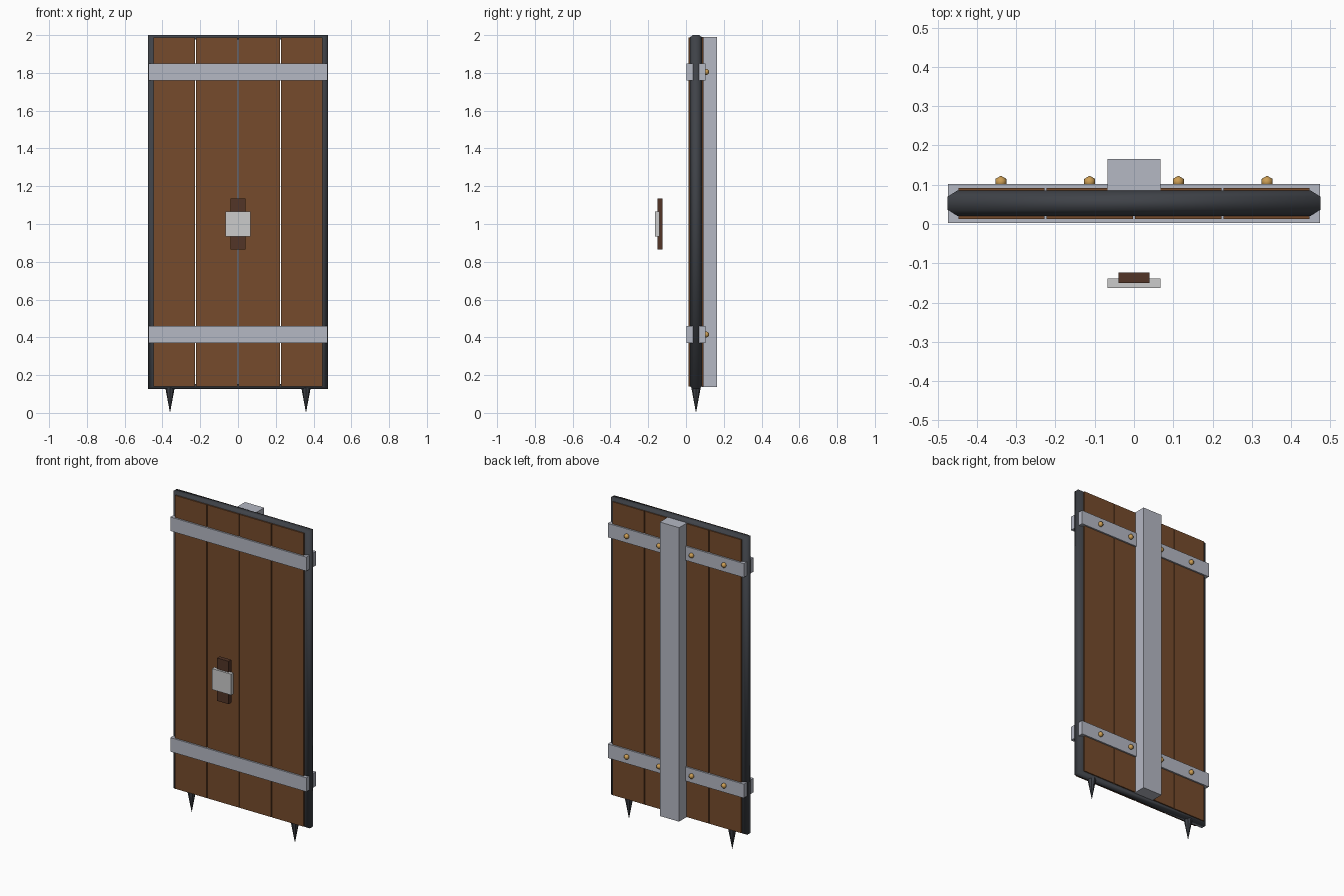
import bpy, bmesh
from math import cos, sin, radians
from mathutils import Matrix, Vector

if "Cube" in bpy.data.objects:
    bpy.data.objects.remove(bpy.data.objects["Cube"])


def material(name, rgb):
    m = bpy.data.materials.new(name)
    m.diffuse_color = (*rgb, 1)
    m.use_nodes = True
    m.node_tree.nodes["Principled BSDF"].inputs["Base Color"].default_value = m.diffuse_color
    return m


WOOD = material("wood", (0.18, 0.07, 0.025))
DARK_WOOD = material("dark_wood", (0.085, 0.035, 0.02))
IRON = material("iron", (0.05, 0.055, 0.065))
STEEL = material("steel", (0.46, 0.48, 0.55))
BRASS = material("brass", (0.60, 0.34, 0.09))
MID_Y = 0.053


def finish(name, bm, mat):
    me = bpy.data.meshes.new(name)
    bm.to_mesh(me)
    bm.free()
    if mat:
        me.materials.append(mat)
    ob = bpy.data.objects.new(name, me)
    bpy.context.collection.objects.link(ob)
    return ob


def box(name, lo, hi, mat=None):
    lo, hi = Vector(lo), Vector(hi)
    bm = bmesh.new()
    bmesh.ops.create_cube(bm, size=1, matrix=Matrix.Translation((lo + hi) / 2)
                          @ Matrix.Diagonal((*(hi - lo), 1)))
    return finish(name, bm, mat)


# Four planks with narrow gaps
for i in range(4):
    x = (i - 1.5) * 0.225
    box(f"plank_{i + 1}", (x - 0.11, 0.013, 0.14), (x + 0.11, 0.092, 1.988), WOOD)

# Iron rim: six-sided section swept round the plank outline
bm = bmesh.new()
rings = []
for sx, sz in ((-1, -1), (1, -1), (1, 1), (-1, 1)):
    out = Vector((sx * 0.9, 0, sz * 0.437))
    corner = Vector((sx * 0.45, MID_Y, 1.064 + sz * 0.924))
    rings.append([bm.verts.new(corner + 0.0325 * (out * sin(radians(60 * k))
                                                  + Vector((0, cos(radians(60 * k)), 0))))
                  for k in range(6)])
for a, b in zip(rings, rings[1:] + rings[:1]):
    for k in range(6):
        bm.faces.new((a[k], a[(k + 1) % 6], b[(k + 1) % 6], b[k]))
bmesh.ops.recalc_face_normals(bm, faces=bm.faces)
for f in bm.faces:
    f.smooth = True
finish("rim", bm, IRON)

# Cross straps with a rivet on each plank
for level, z in (("lower", 0.415), ("upper", 1.805)):
    box(f"{level}_strap", (-0.474, 0.003, z - 0.044), (0.474, 0.102, z + 0.044), STEEL)
    for i in range(4):
        bm = bmesh.new()
        bmesh.ops.create_uvsphere(bm, u_segments=6, v_segments=6, radius=0.016,
                                  matrix=Matrix.Translation(((i - 1.5) * 0.226, 0.107, z)))
        for f in bm.faces:
            f.smooth = True
        finish(f"{level}_rivet_{i + 1}", bm, BRASS)

# Back keel
box("back_keel", (-0.067, 0.085, 0.138), (0.067, 0.165, 1.99), STEEL)

# Front grip and its plate
box("grip", (-0.04, -0.15, 0.865), (0.04, -0.124, 1.135), DARK_WOOD)
box("grip_plate", (-0.067, -0.163, 0.934), (0.067, -0.139, 1.066))

# Ground spikes
for side, x in (("left", -0.36), ("right", 0.36)):
    bm = bmesh.new()
    bmesh.ops.create_cone(bm, cap_ends=True, segments=8, radius1=0.0, radius2=0.028, depth=0.15,
                          matrix=Matrix.Translation((x, MID_Y, 0.075)))
    bmesh.ops.remove_doubles(bm, verts=bm.verts, dist=1e-5)
    finish(f"{side}_spike", bm, IRON)
